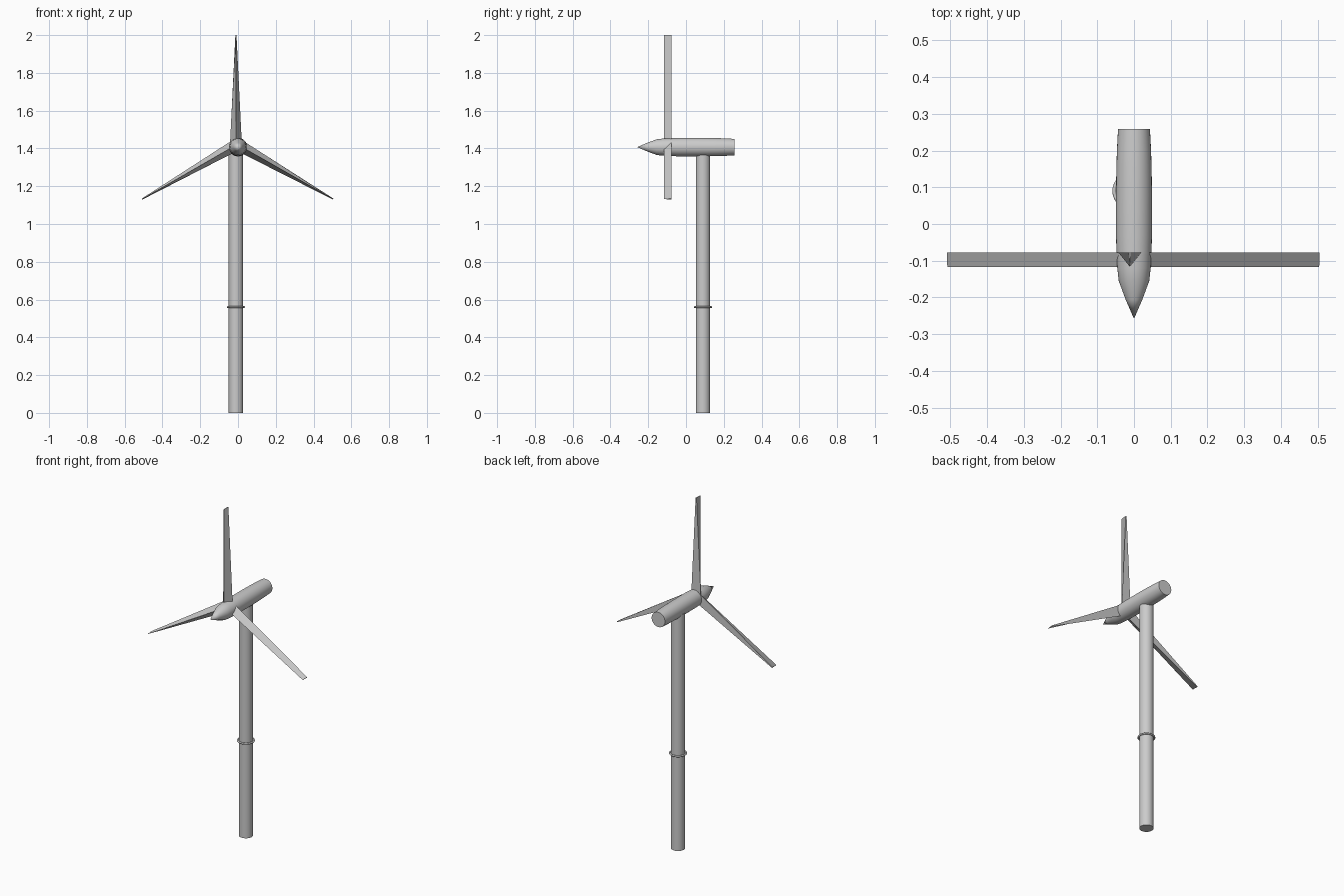
import bpy, bmesh, math
from mathutils import Vector

if "Cube" in bpy.data.objects:
    bpy.data.objects.remove(bpy.data.objects["Cube"])

HUB_Z = 1.407
TOWER = (-0.011, 0.09)


def finish(name, bm, angle=35):
    bmesh.ops.recalc_face_normals(bm, faces=bm.faces)
    mesh = bpy.data.meshes.new(name)
    bm.to_mesh(mesh)
    bm.free()
    ob = bpy.data.objects.new(name, mesh)
    bpy.context.collection.objects.link(ob)
    bpy.ops.object.select_all(action='DESELECT')
    ob.select_set(True)
    bpy.context.view_layer.objects.active = ob
    bpy.ops.object.shade_smooth_by_angle(angle=math.radians(angle))
    return ob


def lathe_y(name, profile, n=32):
    """Revolve (y, radius) points around the rotor axis."""
    bm = bmesh.new()
    pts = [bm.verts.new((0, y, HUB_Z + r)) for y, r in profile]
    edges = [bm.edges.new(p) for p in zip(pts, pts[1:])]
    bmesh.ops.spin(bm, geom=pts + edges, cent=(0, 0, HUB_Z), axis=(0, 1, 0),
                   angle=math.tau, steps=n)
    bmesh.ops.remove_doubles(bm, verts=bm.verts, dist=1e-5)
    return finish(name, bm)


# Tower
bpy.ops.mesh.primitive_cylinder_add(vertices=32, radius=0.038, depth=1.39,
                                    location=(*TOWER, 0.695))
tower = bpy.context.object
tower.name = "tower"
bpy.ops.object.shade_smooth_by_angle(angle=math.radians(35))

# Collar ring around the tower
bpy.ops.mesh.primitive_torus_add(major_radius=0.043, minor_radius=0.005,
                                 major_segments=40, minor_segments=10,
                                 location=(*TOWER, 0.56))
bpy.context.object.name = "tower_collar"
bpy.ops.object.shade_smooth_by_angle(angle=math.radians(50))

# Nacelle and nose cone
lathe_y("nacelle", [(-0.08, 0.0475), (-0.03, 0.049), (0.08, 0.049), (0.15, 0.048),
                    (0.20, 0.0465), (0.258, 0.0435), (0.258, 0)])
lathe_y("nose_cone", [(-0.258, 0), (-0.205, 0.023), (-0.155, 0.0415),
                      (-0.12, 0.0455), (-0.08, 0.0475)])


# Blades: triangular section, flat back, ridge to the front, tapering in width only
def blade(name, root, tip):
    root, tip = (Vector((p[0], 0, p[1])) for p in (root, tip))
    side = (tip - root).normalized().cross(Vector((0, 1, 0)))
    bm = bmesh.new()
    rings = []
    for c, w in ((root, 0.031), (tip, 0.003)):
        rings.append([bm.verts.new(c + side * s * w + Vector((0, y, 0)))
                      for s, y in ((-1, -0.078), (1, -0.078), (0, -0.117))])
    a, b = rings
    for i in range(3):
        j = (i + 1) % 3
        bm.faces.new((a[i], a[j], b[j], b[i]))
    bm.faces.new(a)
    bm.faces.new(b)
    return finish(name, bm, 10)


blade("blade_top", (-0.011, 1.43), (-0.011, 2.0))
blade("blade_right", (0.01, 1.414), (0.504, 1.132))
blade("blade_left", (-0.015, 1.416), (-0.508, 1.132))
